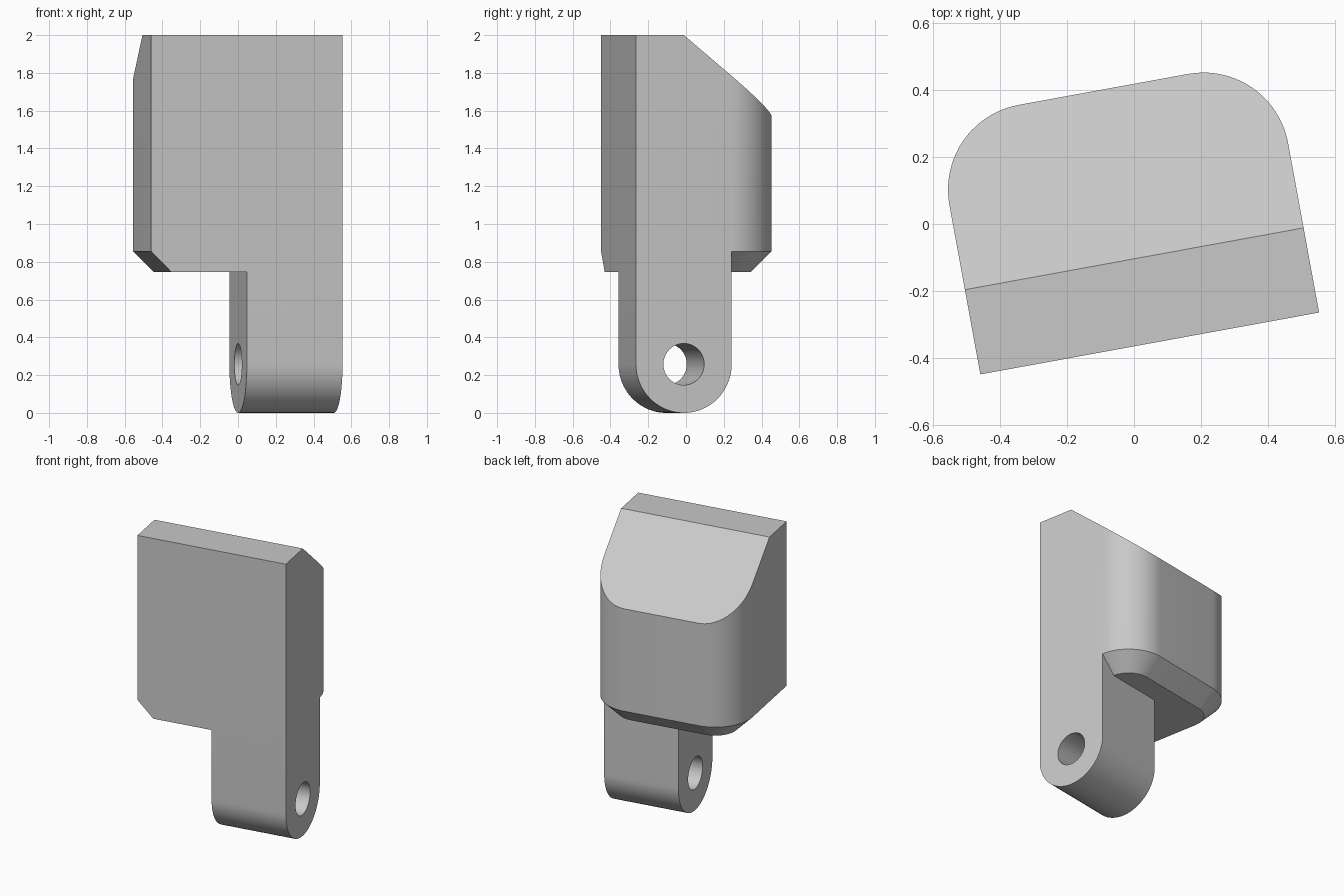
import bpy
import bmesh
from math import sin, cos, pi, tan, radians

if "Cube" in bpy.data.objects:
    bpy.data.objects.remove(bpy.data.objects["Cube"], do_unlink=True)

UNIT = 0.2575                      # corner radius, quarter of the width
LEFT, RIGHT = -0.533, 0.497        # extents along the local width
FRONT = -0.36
RIDGE, BACK = FRONT + UNIT, FRONT + 3 * UNIT
MIDDLE = (LEFT + RIGHT) / 2
BASE, CHAMFER, TOP = 0.745, 0.11, 2.0
STEPS = 20

grey = bpy.data.materials.new("plain grey")
grey.use_nodes = True
colour = (0.58, 0.58, 0.58, 1)
grey.diffuse_color = colour
grey.node_tree.nodes["Principled BSDF"].inputs["Base Color"].default_value = colour


def make_object(name, bm):
    bmesh.ops.recalc_face_normals(bm, faces=bm.faces)
    mesh = bpy.data.meshes.new(name)
    bm.to_mesh(mesh)
    bm.free()
    mesh.materials.append(grey)
    obj = bpy.data.objects.new(name, mesh)
    bpy.context.collection.objects.link(obj)
    return obj


def arc(cx, cy, r, start, end, steps=STEPS):
    angles = [start + (end - start) * i / steps for i in range(steps + 1)]
    return [(cx + r * cos(a), cy + r * sin(a)) for a in angles]


def outline(inset):
    """Plan of the housing: square front, rounded back corners."""
    x0, x1 = LEFT + inset, RIGHT - inset
    r, cy = UNIT - inset, BACK - UNIT
    return ([(x0, FRONT), (x1, FRONT), (x1, RIDGE)]
            + arc(RIGHT - UNIT, cy, r, 0, pi / 2)
            + arc(LEFT + UNIT, cy, r, pi / 2, pi)
            + [(x0, RIDGE)])


def extrude_x(name, profile, x0, x1):
    bm = bmesh.new()
    a, b = [[bm.verts.new((x, y, z)) for y, z in profile] for x in (x0, x1)]
    bm.faces.new(a)
    bm.faces.new(b)
    for i in range(len(a)):
        j = (i + 1) % len(a)
        bm.faces.new((a[i], a[j], b[j], b[i]))
    return make_object(name, bm)


def combine(target, tool, operation):
    tool.hide_render = True
    mod = target.modifiers.new(operation.lower(), "BOOLEAN")
    mod.operation, mod.solver, mod.object = operation, "EXACT", tool
    bpy.context.view_layer.objects.active = target
    bpy.ops.object.modifier_apply(modifier=mod.name)
    bpy.data.objects.remove(tool, do_unlink=True)


# Housing: chamfered underside, rounded back, sloping top
bm = bmesh.new()
wide = outline(0)
slope = tan(radians(40))
rings = [
    [bm.verts.new((x, y, BASE)) for x, y in outline(CHAMFER)],
    [bm.verts.new((x, y, BASE + CHAMFER)) for x, y in wide],
    [bm.verts.new((x, y, TOP - slope * max(0, y - RIDGE))) for x, y in wide],
]
for low, high in zip(rings, rings[1:]):
    for i in range(len(low)):
        j = (i + 1) % len(low)
        bm.faces.new((low[i], low[j], high[j], high[i]))
bm.faces.new(rings[0])
crown = rings[2]
bm.faces.new((crown[0], crown[1], crown[2], crown[-1]))
bm.faces.new(crown[2:])
body = make_object("hinged_block", bm)

# Hinge lug: half-width tongue with a rounded lower end
lug_profile = (arc(RIDGE, UNIT, UNIT, pi, 2 * pi, 2 * STEPS)
               + [(FRONT + 2 * UNIT, 1.0), (FRONT, 1.0)])
combine(body, extrude_x("hinge_lug", lug_profile, MIDDLE, RIGHT), "UNION")

# Pin hole through the lug
hole_profile = arc(RIDGE, UNIT, 0.11, 0, 2 * pi, 2 * STEPS)[:-1]
combine(body, extrude_x("pin_hole_cutter", hole_profile, MIDDLE - 0.1, RIGHT + 0.1),
        "DIFFERENCE")

# Turn the whole piece and smooth the curved walls
body.rotation_euler.z = radians(10.35)
bpy.ops.object.select_all(action="DESELECT")
body.select_set(True)
bpy.context.view_layer.objects.active = body
bpy.ops.object.shade_smooth_by_angle(angle=radians(25))
